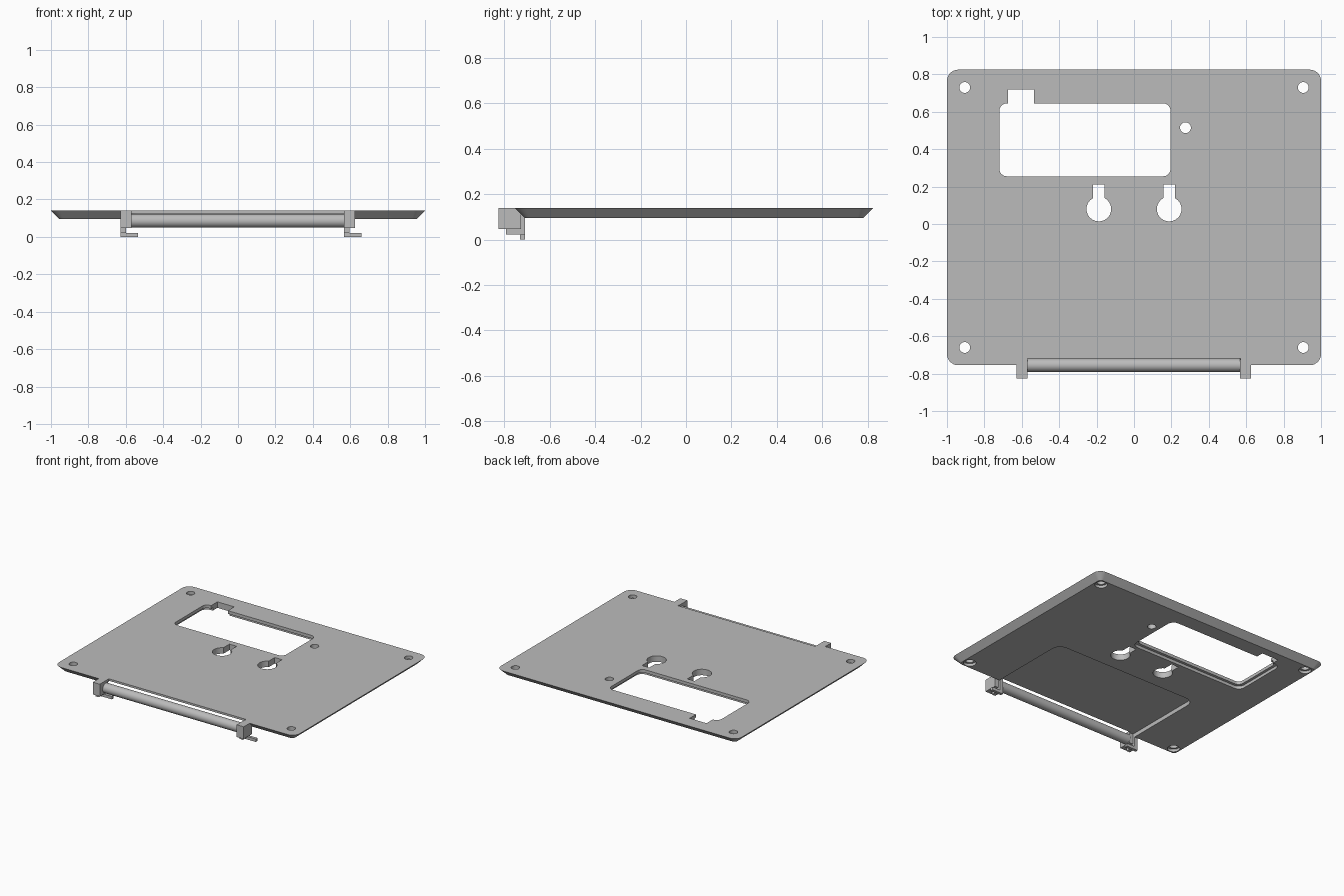
import bpy, bmesh, math
from mathutils import Matrix

old = bpy.data.objects.get("Cube")
if old:
    bpy.data.objects.remove(old, do_unlink=True)

grey = bpy.data.materials.new("mid grey")
grey.use_nodes = True
colour = (0.5, 0.5, 0.5, 1)
grey.diffuse_color = colour
grey.node_tree.nodes["Principled BSDF"].inputs["Base Color"].default_value = colour

TOP, BOTTOM, LIP = 0.14, 0.095, 0.125


def finish(name, bm, smooth=False):
    bmesh.ops.recalc_face_normals(bm, faces=bm.faces)
    mesh = bpy.data.meshes.new(name)
    bm.to_mesh(mesh)
    bm.free()
    mesh.materials.append(grey)
    obj = bpy.data.objects.new(name, mesh)
    bpy.context.collection.objects.link(obj)
    if smooth:
        select(obj)
        bpy.ops.object.shade_smooth_by_angle(angle=math.radians(30))
    return obj


def select(obj):
    bpy.ops.object.select_all(action='DESELECT')
    obj.select_set(True)
    bpy.context.view_layer.objects.active = obj


def rounded(x0, x1, y0, y1, r, steps=8):
    """Outline of a rectangle with rounded corners."""
    corners = [(x1 - r, y1 - r), (x0 + r, y1 - r), (x0 + r, y0 + r), (x1 - r, y0 + r)]
    return [(cx + r * math.cos((q + i / steps) * math.pi / 2),
             cy + r * math.sin((q + i / steps) * math.pi / 2))
            for q, (cx, cy) in enumerate(corners) for i in range(steps + 1)]


def loft(name, low, high, z0, z1, smooth=False):
    """Solid between two outlines with matching point counts."""
    bm = bmesh.new()
    a = [bm.verts.new((x, y, z0)) for x, y in low]
    b = [bm.verts.new((x, y, z1)) for x, y in high]
    bm.faces.new(a)
    bm.faces.new(b)
    for i in range(len(a)):
        j = (i + 1) % len(a)
        bm.faces.new((a[i], a[j], b[j], b[i]))
    return finish(name, bm, smooth)


def box(name, x0, x1, y0, y1, z0, z1):
    outline = [(x0, y0), (x1, y0), (x1, y1), (x0, y1)]
    return loft(name, outline, outline, z0, z1)


def circle(x, y, r, n=32):
    return [(x + r * math.cos(math.tau * i / n), y + r * math.sin(math.tau * i / n))
            for i in range(n)]


def cut(target, outline, z0=0, z1=0.3):
    cutter = loft("cutter", outline, outline, z0, z1)
    cutter.hide_render = True
    mod = target.modifiers.new("cut", 'BOOLEAN')
    mod.operation, mod.solver, mod.object = 'DIFFERENCE', 'EXACT', cutter
    select(target)
    bpy.ops.object.modifier_apply(modifier=mod.name)
    bpy.data.objects.remove(cutter, do_unlink=True)


def rect(x0, x1, y0, y1):
    return [(x0, y0), (x1, y0), (x1, y1), (x0, y1)]


# Mounting plate with a sloped rim
plate = loft("mounting_plate", rounded(-0.955, 0.955, -0.71, 0.78, 0.025),
             rounded(-1, 1, -0.755, 0.825, 0.06), BOTTOM, TOP)

# Shallow pocket underneath, open at the front, and clearance for the bar
cut(plate, rounded(-0.6, 0.6, -1, -0.08, 0.07), 0, LIP)
cut(plate, rect(-0.57, 0.57, -1, -0.718))

# Window with a side notch and a stepped edge underneath
cut(plate, rounded(-0.72, 0.195, 0.255, 0.645, 0.04))
cut(plate, rect(-0.675, -0.535, 0.5, 0.72))
cut(plate, rounded(-0.74, 0.215, 0.235, 0.665, 0.05), 0, 0.117)

# Screw holes, counterbored underneath at the corners
for x in (-0.905, 0.905):
    for y in (-0.66, 0.73):
        cut(plate, circle(x, y, 0.029))
        cut(plate, circle(x, y, 0.043), 0, 0.115)
cut(plate, circle(0.275, 0.515, 0.029))

# Keyhole hangers: a circle running into a slot
for x in (-0.188, 0.188):
    half = math.asin(0.03 / 0.066)
    arc = [math.pi / 2 + half + (math.tau - 2 * half) * i / 30 for i in range(31)]
    outline = [(x + 0.066 * math.cos(a), 0.08 + 0.066 * math.sin(a)) for a in arc]
    cut(plate, outline + [(x + 0.03, 0.21), (x - 0.03, 0.21)])
select(plate)
bpy.ops.object.shade_smooth_by_angle(angle=math.radians(30))

# Hinge bar along the front
bm = bmesh.new()
bmesh.ops.create_cone(bm, cap_ends=True, segments=40, radius1=0.036, radius2=0.036, depth=1.15,
                      matrix=Matrix.Translation((0, -0.755, 0.086)) @ Matrix.Rotation(math.pi / 2, 4, 'Y'))
finish("hinge_bar", bm, True)

# Brackets that hold the bar, each with a foot and a hooked tab
for side, x in (("right", -0.628), ("left", 0.567)):
    box(side + "_bracket", x, x + 0.058, -0.825, -0.727, 0.048, TOP)
    box(side + "_bracket_rib", x, x + 0.028, -0.727, -0.71, 0.022, LIP)
    box(side + "_foot", x, x + 0.028, -0.793, -0.727, 0.022, 0.048)
    box(side + "_tab", x, x + 0.093, -0.732, -0.71, 0, 0.022)
